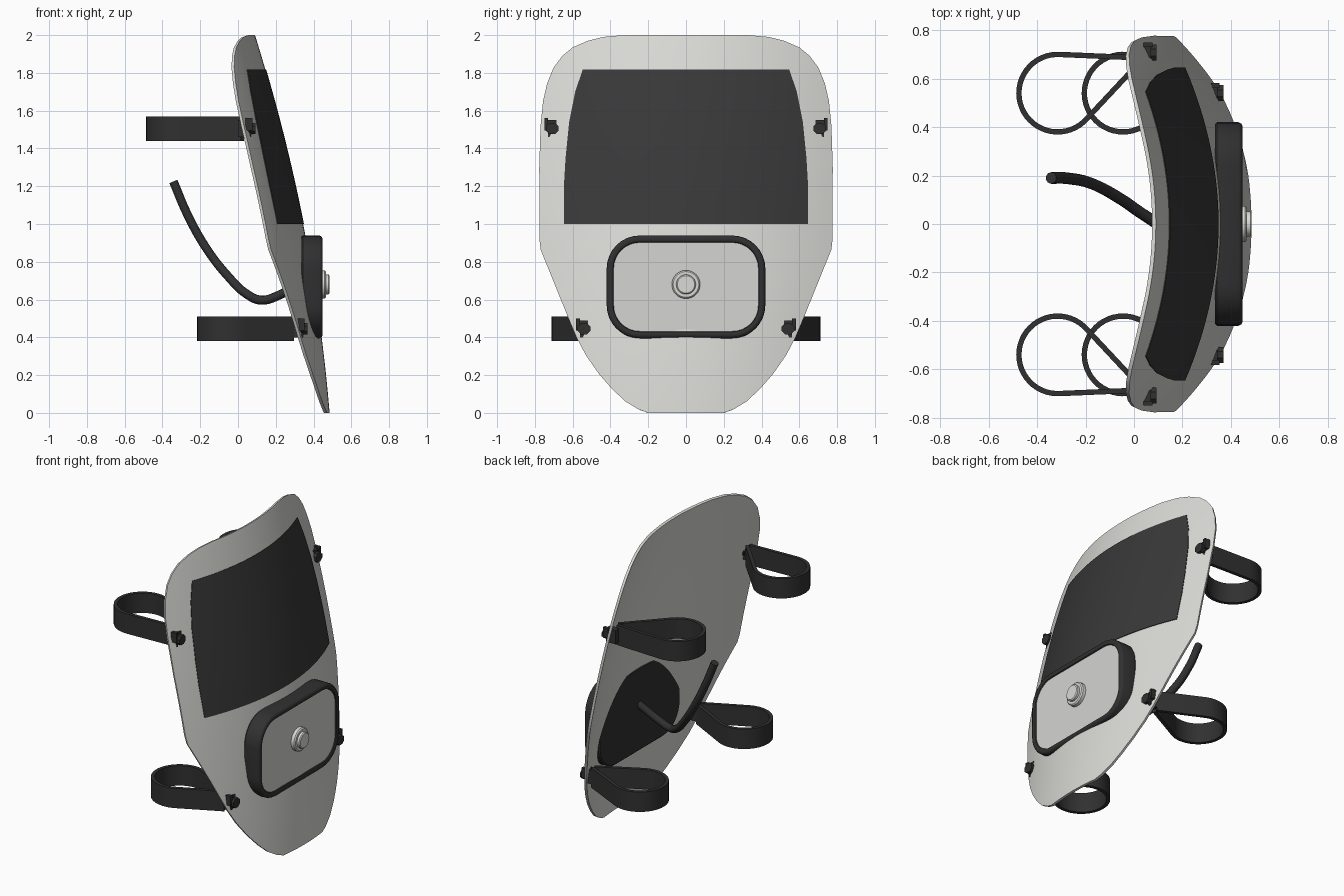
import bpy, bmesh, math
from mathutils import Vector

if "Cube" in bpy.data.objects:
    bpy.data.objects.remove(bpy.data.objects["Cube"])


def material(name, rgb):
    m = bpy.data.materials.new(name)
    m.diffuse_color = (*rgb, 1)
    m.use_nodes = True
    m.node_tree.nodes["Principled BSDF"].inputs["Base Color"].default_value = m.diffuse_color
    return m


SHELL = material("shell light grey", (0.70, 0.70, 0.67))
PLATE = material("plate grey", (0.66, 0.66, 0.65))
VISOR = material("visor charcoal", (0.040, 0.040, 0.041))
DARK = material("rubber black", (0.030, 0.030, 0.031))


def finish(name, bm, mats, angle=35):
    bmesh.ops.recalc_face_normals(bm, faces=bm.faces)
    me = bpy.data.meshes.new(name)
    bm.to_mesh(me)
    bm.free()
    ob = bpy.data.objects.new(name, me)
    bpy.context.collection.objects.link(ob)
    for m in mats:
        me.materials.append(m)
    bpy.ops.object.select_all(action='DESELECT')
    ob.select_set(True)
    bpy.context.view_layer.objects.active = ob
    bpy.ops.object.shade_smooth_by_angle(angle=math.radians(angle))
    return ob


def surface(y, z, off=0.0):
    """Point on the bowed, leaning shield."""
    n = Vector((1, 0.66 * y, 0.0825 + 0.115 * z)).normalized()
    return Vector((0.485 - 0.0825 * z - 0.0575 * z * z - 0.33 * y * y, y, z)) + n * off


def lerp_width(profile, z):
    for (w0, z0), (w1, z1) in zip(profile, profile[1:]):
        if z <= z1:
            return w0 + (w1 - w0) * (z - z0) / (z1 - z0)
    return profile[-1][0]


def curved_sheet(name, profile, mat, outer, inner, cols=36):
    """Solid sheet following the shield; profile = (half width, height)."""
    zs = [p[1] for p in profile]
    rows = []
    for a, b in zip(zs, zs[1:]):
        n = max(1, math.ceil((b - a) / 0.07))
        rows += [a + (b - a) * i / n for i in range(n)]
    rows.append(zs[-1])
    bm = bmesh.new()
    sides = []
    for off in (outer, inner):
        g = [[bm.verts.new(surface(lerp_width(profile, z) * (2 * j / cols - 1), z, off))
              for j in range(cols + 1)] for z in rows]
        for r0, r1 in zip(g, g[1:]):
            for j in range(cols):
                bm.faces.new((r0[j], r0[j + 1], r1[j + 1], r1[j]))
        rim = g[0] + [r[-1] for r in g[1:]] + g[-1][-2::-1] + [r[0] for r in g[-2:0:-1]]
        sides.append(rim)
    a, b = sides
    for i in range(len(a)):
        k = (i + 1) % len(a)
        bm.faces.new((a[i], a[k], b[k], b[i]))
    return finish(name, bm, [mat])


# Shield shell and dark window plate
curved_sheet("shield", [
    (0.20, 0.0), (0.25, 0.018), (0.32, 0.06), (0.39, 0.125), (0.46, 0.205), (0.53, 0.305),
    (0.58, 0.40), (0.62, 0.495), (0.77, 0.865), (0.776, 0.92), (0.777, 1.30), (0.77, 1.52),
    (0.757, 1.65), (0.735, 1.745), (0.70, 1.83), (0.655, 1.89), (0.60, 1.935),
    (0.52, 1.97), (0.44, 1.99), (0.33, 2.0)], SHELL, 0.0, -0.016)
curved_sheet("window", [
    (0.645, 1.0), (0.645, 1.2), (0.636, 1.35), (0.617, 1.54), (0.585, 1.70),
    (0.545, 1.818)], VISOR, 0.004, -0.003)


# Filter box: rounded rectangle rings with a raised rubber rim
def rounded_ring(bm, x, inset, steps=8):
    hy, hz, r = 0.42 - inset, 0.272 - inset, 0.175 - inset
    out = []
    for sy, sz, a0 in ((1, 1, 0), (-1, 1, 90), (-1, -1, 180), (1, -1, 270)):
        for i in range(steps + 1):
            a = math.radians(a0 + 90 * i / steps)
            out.append(bm.verts.new((x, sy * (hy - r) + r * math.cos(a),
                                     0.667 + sz * (hz - r) + r * math.sin(a))))
    return out


bm = bmesh.new()
rings = [rounded_ring(bm, x, d) for x, d in
         ((0.335, 0.008), (0.343, 0.0), (0.432, 0.0), (0.442, 0.005), (0.447, 0.014),
          (0.447, 0.026), (0.443, 0.034), (0.437, 0.037))]
for a, b in zip(rings, rings[1:]):
    for i in range(len(a)):
        k = (i + 1) % len(a)
        bm.faces.new((a[i], a[k], b[k], b[i]))
bm.faces.new(rings[0])
bm.faces.new(rings[-1]).material_index = 1
finish("filter_box", bm, [DARK, PLATE])

# Round valve button, turned profile about the x axis
bm = bmesh.new()
N = 32
prof = [(0.43, 0.075), (0.458, 0.075), (0.465, 0.068), (0.465, 0.052),
        (0.48, 0.052), (0.485, 0.046)]
rings = [[bm.verts.new((x, r * math.cos(math.tau * i / N), 0.68 + r * math.sin(math.tau * i / N)))
          for i in range(N)] for x, r in prof]
for a, b in zip(rings, rings[1:]):
    for i in range(N):
        bm.faces.new((a[i], a[(i + 1) % N], b[(i + 1) % N], b[i]))
bm.faces.new(rings[0])
bm.faces.new(rings[-1])
finish("valve_button", bm, [SHELL])

# Breathing hose
cu = bpy.data.curves.new("hose", 'CURVE')
cu.dimensions = '3D'
cu.bevel_depth = 0.024
cu.bevel_resolution = 3
cu.resolution_u = 6
cu.use_fill_caps = True
path = [(-0.342, 0.19, 1.225), (-0.27, 0.188, 1.055), (-0.17, 0.165, 0.875), (-0.05, 0.10, 0.72),
        (0.045, 0.035, 0.63), (0.125, -0.01, 0.597), (0.21, -0.02, 0.62), (0.345, 0.0, 0.70)]
sp = cu.splines.new('BEZIER')
sp.bezier_points.add(len(path) - 1)
for p, co in zip(sp.bezier_points, path):
    p.co = co
    p.handle_left_type = p.handle_right_type = 'AUTO'
hose = bpy.data.objects.new("hose", cu)
bpy.context.collection.objects.link(hose)
cu.materials.append(DARK)


# Teardrop strap loop: circle joined to a tip by its two tangents
def strap(name, cx, cy, tip, z, side, r=0.16, t=0.011, h=0.065, n=32):
    c = Vector((cx, cy))
    d = Vector(tip) - c
    base, spread = math.atan2(d.y, d.x), math.acos(r / d.length)
    pts = []
    for i in range(n + 1):
        a = base + spread + (math.tau - 2 * spread) * i / n
        u = Vector((math.cos(a), math.sin(a)))
        pts.append((c + u * r, u))
    first = (Vector(tip) + pts[0][1] * t, pts[0][1])
    last = (Vector(tip) + pts[-1][1] * t, pts[-1][1])
    pts = [first] + pts + [last]
    bm = bmesh.new()
    secs = []
    for p, u in pts:
        secs.append([bm.verts.new((p.x + u.x * o, side * (p.y + u.y * o), z + k))
                     for o, k in ((-t, -h), (t, -h), (t, h), (-t, h))])
    for a, b in zip(secs, secs[1:]):
        for i in range(4):
            bm.faces.new((a[i], a[(i + 1) % 4], b[(i + 1) % 4], b[i]))
    bm.faces.new(secs[0])
    bm.faces.new(secs[-1])
    finish(name, bm, [DARK])


def box(bm, lo, hi):
    v = bmesh.ops.create_cube(bm, size=1)["verts"]
    for p in v:
        p.co = Vector([lo[i] + (p.co[i] + 0.5) * (hi[i] - lo[i]) for i in range(3)])


# Strap clip: block through the shield, eight-sided head and small hook
def clip(name, y, z, x_back, side):
    x = surface(y, z).x
    bm = bmesh.new()
    box(bm, (x_back, y - 0.022, z - 0.045), (x + 0.004, y + 0.022, z + 0.045))
    ring = [[bm.verts.new((x + dx, y + 0.036 * math.cos(math.tau * (i + .5) / 8),
                           z + 0.032 * math.sin(math.tau * (i + .5) / 8))) for i in range(8)]
            for dx in (-0.01, 0.028)]
    for i in range(8):
        k = (i + 1) % 8
        bm.faces.new((ring[0][i], ring[0][k], ring[1][k], ring[1][i]))
    bm.faces.new(ring[0])
    bm.faces.new(ring[1])
    box(bm, (x - 0.025, y + 0.022, z - 0.01), (x + 0.012, y + 0.042, z + 0.055))
    for v in bm.verts:
        v.co.y *= side
    finish(name, bm, [DARK], 30)


for side, label in ((1, "left"), (-1, "right")):
    strap("upper_strap_" + label, -0.315, 0.54, (0.015, 0.675), 1.505, side)
    strap("lower_strap_" + label, -0.045, 0.54, (0.285, 0.545), 0.445, side)
    clip("upper_clip_" + label, 0.708, 1.505, 0.0, side)
    clip("lower_clip_" + label, 0.54, 0.445, 0.26, side)
